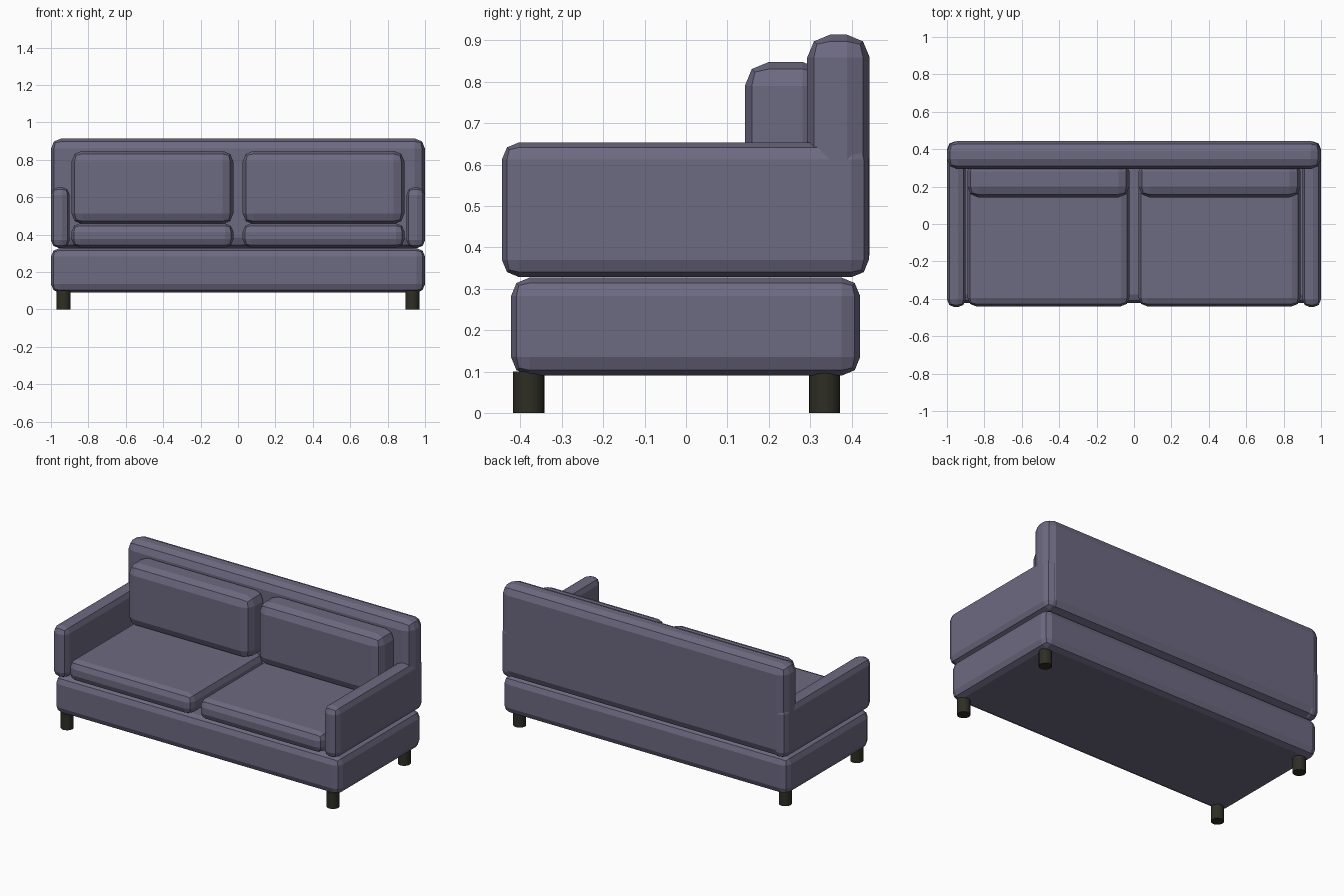
import bpy

if "Cube" in bpy.data.objects:
    bpy.data.objects.remove(bpy.data.objects["Cube"])


def material(name, rgb):
    m = bpy.data.materials.new(name)
    m.diffuse_color = (*rgb, 1)
    m.use_nodes = True
    m.node_tree.nodes["Principled BSDF"].inputs["Base Color"].default_value = m.diffuse_color
    return m


fabric = material("grey violet fabric", (0.152, 0.143, 0.220))
dark_wood = material("dark wood", (0.028, 0.027, 0.018))


def padded_box(name, x, y, z, bevel=0.045):
    """Box between the given ranges with softened two-step edges."""
    bpy.ops.mesh.primitive_cube_add(
        size=1, location=[(r[0] + r[1]) / 2 for r in (x, y, z)])
    ob = bpy.context.object
    ob.name = name
    ob.scale = [r[1] - r[0] for r in (x, y, z)]
    bpy.ops.object.transform_apply(location=False, rotation=False, scale=True)
    mod = ob.modifiers.new("soft edges", 'BEVEL')
    mod.width = bevel
    mod.segments = 2
    ob.data.materials.append(fabric)
    return ob


# Base and backrest
padded_box("base", (-1, 1), (-0.423, 0.421), (0.09, 0.327))
padded_box("backrest", (-1, 1), (0.293, 0.444), (0.328, 0.914), 0.055)

for side, s in (("left", -1), ("right", 1)):
    def span(a, b):
        return sorted((s * a, s * b))

    # Armrest, seat cushion and back cushion on each side
    padded_box(side + "_armrest", span(0.9, 1.0), (-0.445, 0.442), (0.328, 0.654), 0.042)
    padded_box(side + "_seat_cushion", span(0.025, 0.89), (-0.44, 0.31), (0.33, 0.46))
    padded_box(side + "_back_cushion", span(0.025, 0.89), (0.142, 0.34), (0.455, 0.848), 0.058)

    # Round legs
    for end, y in (("front", -0.38), ("back", 0.335)):
        bpy.ops.mesh.primitive_cylinder_add(
            vertices=24, radius=0.0375, depth=0.1, location=(s * 0.932, y, 0.05))
        leg = bpy.context.object
        leg.name = f"{end}_{side}_leg"
        leg.data.materials.append(dark_wood)
        bpy.ops.object.shade_smooth_by_angle()
